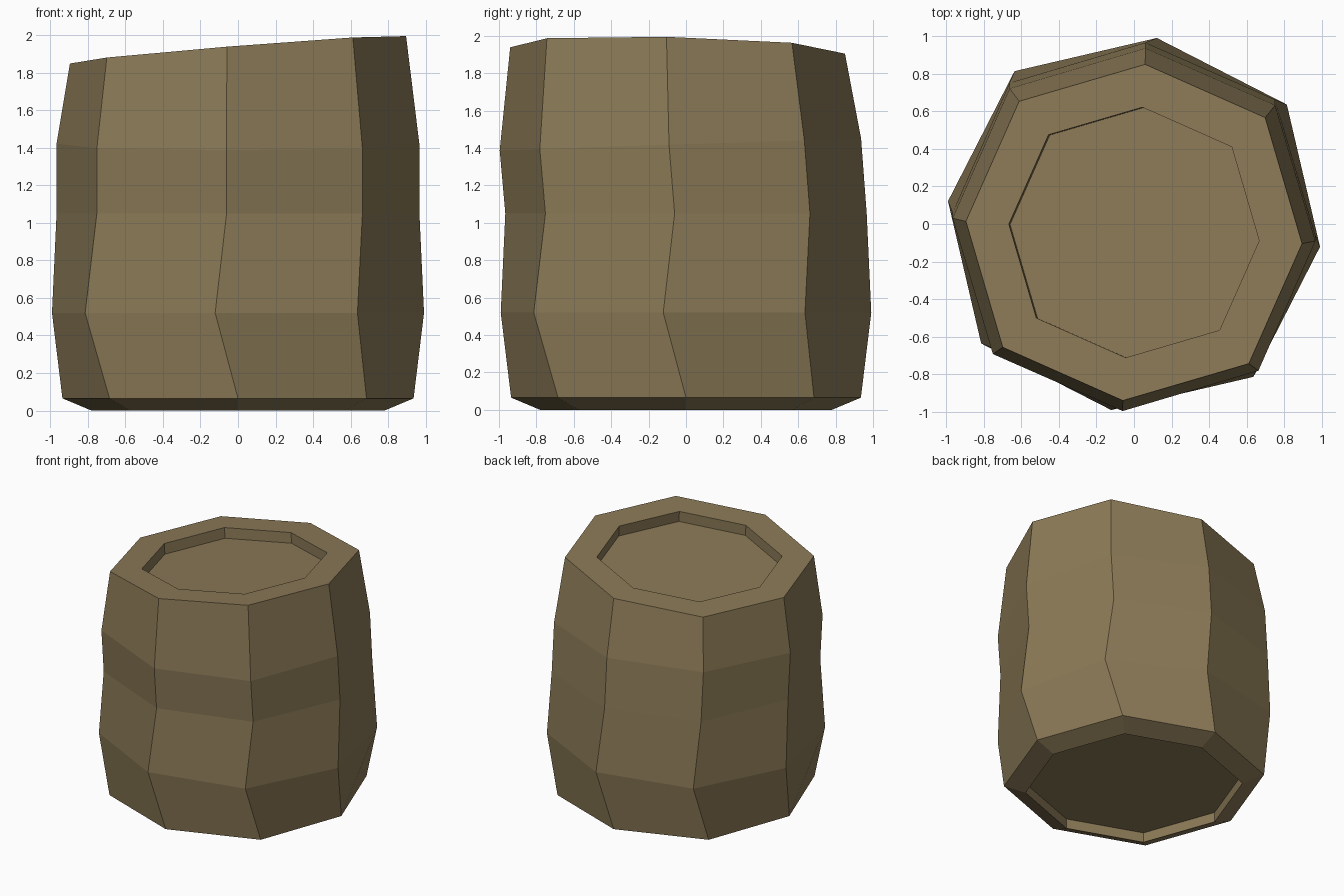
import bpy, bmesh, math
from mathutils import Vector

if "Cube" in bpy.data.objects:
    bpy.data.objects.remove(bpy.data.objects["Cube"])

wood = bpy.data.materials.new("olive_brown_wood")
wood.diffuse_color = (0.26, 0.195, 0.095, 1)
wood.use_nodes = True
wood.node_tree.nodes["Principled BSDF"].inputs["Base Color"].default_value = wood.diffuse_color


def ring(bm, r, z, twist=0, cy=0, slope_x=0, slope_y=0):
    """Octagon with slightly wider diagonals, twisted, shifted and tilted."""
    verts = []
    for i in range(8):
        a = math.radians(45 * i - twist)
        rad = r * (1.035 if i % 2 else 1)
        x, y = rad * math.cos(a), rad * math.sin(a) + cy
        verts.append(bm.verts.new((x, y, z + slope_x * x + slope_y * y)))
    return verts


bm = bmesh.new()
# Twisted body, from the bottom recess floor up to the tilted rim
rings = [
    ring(bm, 0.78, 0.08),
    ring(bm, 0.78, 0.0),
    ring(bm, 0.935, 0.065),
    ring(bm, 0.998, 0.52, 7),
    ring(bm, 0.968, 1.05, 3.6),
    ring(bm, 0.968, 1.42, 3.6, -0.03, 0, 0.033),
    ring(bm, 0.897, 1.92, 3.8, -0.045, 0.08, -0.024),
    ring(bm, 0.668, 1.92, 3.8, -0.045, 0.08, -0.024),
]
# Sunken lid, pushed in along the rim's normal
down = Vector((0.08, -0.024, -1)).normalized() * 0.085
rings.append([bm.verts.new(v.co + down) for v in rings[-1]])

for a, b in zip(rings, rings[1:]):
    for i in range(8):
        j = (i + 1) % 8
        bm.faces.new((a[i], a[j], b[j], b[i]))
bm.faces.new(rings[0][::-1])
bm.faces.new(rings[-1])
bmesh.ops.recalc_face_normals(bm, faces=bm.faces)

mesh = bpy.data.meshes.new("barrel")
bm.to_mesh(mesh)
bm.free()
mesh.materials.append(wood)
bpy.context.collection.objects.link(bpy.data.objects.new("barrel", mesh))
